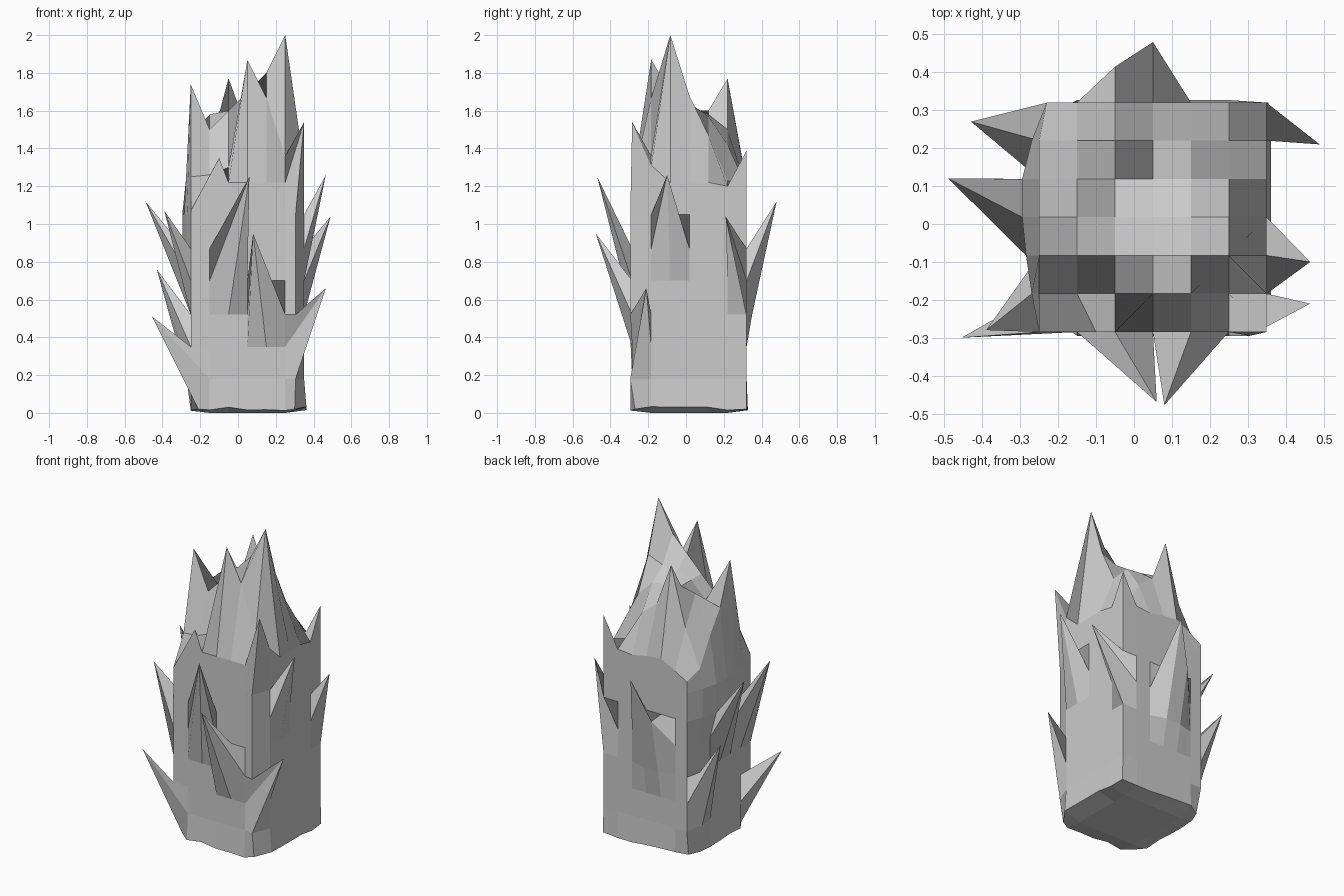
import bpy, bmesh, random

random.seed(4)
XS = [-0.25 + 0.1 * i for i in range(7)]
YS = [-0.285 + 0.101 * j for j in range(7)]
ZS = [0.02, 0.18, 0.35, 0.52, 0.70, 0.87, 1.05]
N, TOP = 6, 7

# Jagged crown: heights by row from front to back, left to right
CROWN = [
    [1.07, 1.35, 1.22, 1.22, 1.22, 1.22, 1.54],
    [1.25, 1.26, 1.30, 1.87, 1.67, 1.36, 1.31],
    [1.74, 1.50, 1.60, 1.70, 1.80, 2.00, 1.22],
    [1.48, 1.50, 1.60, 1.63, 1.64, 1.68, 1.22],
    [1.34, 1.58, 1.60, 1.58, 1.57, 1.47, 1.22],
    [1.17, 1.40, 1.77, 1.50, 1.42, 1.23, 1.20],
    [1.12, 1.17, 1.22, 1.21, 1.19, 1.20, 1.39],
]

# Side spikes: lattice point (column, row, level) pulled out to a tip
SPIKES = {
    (2, 0, 4): (0.06, -0.47, 1.25),
    (4, 0, 3): (0.08, -0.478, 0.95),
    (6, 0, 2): (0.465, -0.21, 0.66),
    (6, 2, 5): (0.465, -0.10, 1.26),
    (6, 6, 4): (0.49, 0.21, 1.04),
    (3, 6, 4): (0.05, 0.48, 1.12),
    (2, 6, 4): (-0.05, 0.415, 0.86),
    (2, 6, 3): (-0.05, 0.35, 0.52),
    (3, 6, 3): (0.05, 0.35, 0.52),
    (0, 5, 2): (-0.43, 0.27, 0.76),
    (0, 5, 1): (-0.275, 0.23, 0.20),
    (0, 3, 4): (-0.49, 0.12, 1.12),
    (0, 1, 4): (-0.39, -0.28, 1.07),
    (0, 0, 1): (-0.455, -0.30, 0.51),
}

# Worn corner edges: (x, y) at the foot and along the wall
CORNERS = {
    (0, 0): ((-0.21, -0.25), (-0.25, -0.285)),
    (6, 0): ((0.30, -0.27), (0.305, -0.295)),
    (0, 6): ((-0.22, 0.29), (-0.23, 0.32)),
    (6, 6): ((0.355, 0.32), (0.35, 0.32)),
}
# Outward swelling of the upper left wall, front to back
BULGE = [0, 0.02, 0.035, 0.045, 0.045, 0.02, 0]

bm = bmesh.new()
verts = {}


def point(i, j, k):
    """Shared vertex of the column's surface lattice."""
    key = (i, j, k)
    if key not in verts:
        x, y = XS[i], YS[j]
        rim = i in (0, N) or j in (0, N)
        if key in SPIKES:
            co = SPIKES[key]
        elif k == TOP:
            if (i, j) == (1, 0):
                x = -0.10
            elif (i, j) == (0, 6):
                x = -0.23
            co = (x, y, CROWN[j][i])
        elif (i, j) in CORNERS:
            co = (*CORNERS[i, j][k > 0], ZS[k])
        elif k == 0:
            # slightly flared, uneven foot
            x += 0.012 * (i == N)
            y += 0.006 * (j == N) - 0.01 * (j == 0)
            co = (x, y, random.uniform(0.01, 0.035) if rim else 0.0)
        else:
            bulge = BULGE[j] if i == 0 and k >= 5 else 0.0
            co = (x - bulge, y, ZS[k])
        verts[key] = bm.verts.new(co)
    return verts[key]


def face(*keys):
    bm.faces.new([point(*k) for k in keys])


# Base and crown
for i in range(N):
    for j in range(N):
        for k in (0, TOP):
            face((i, j, k), (i + 1, j, k), (i + 1, j + 1, k), (i, j + 1, k))
# Four walls
for a in range(N):
    for k in range(TOP):
        for s in (0, N):
            face((a, s, k), (a + 1, s, k), (a + 1, s, k + 1), (a, s, k + 1))
            face((s, a, k), (s, a + 1, k), (s, a + 1, k + 1), (s, a, k + 1))

bmesh.ops.recalc_face_normals(bm, faces=bm.faces)
mesh = bpy.data.meshes.new("spiky_column")
bm.to_mesh(mesh)
bm.free()
bpy.context.collection.objects.link(bpy.data.objects.new("spiky_column", mesh))
